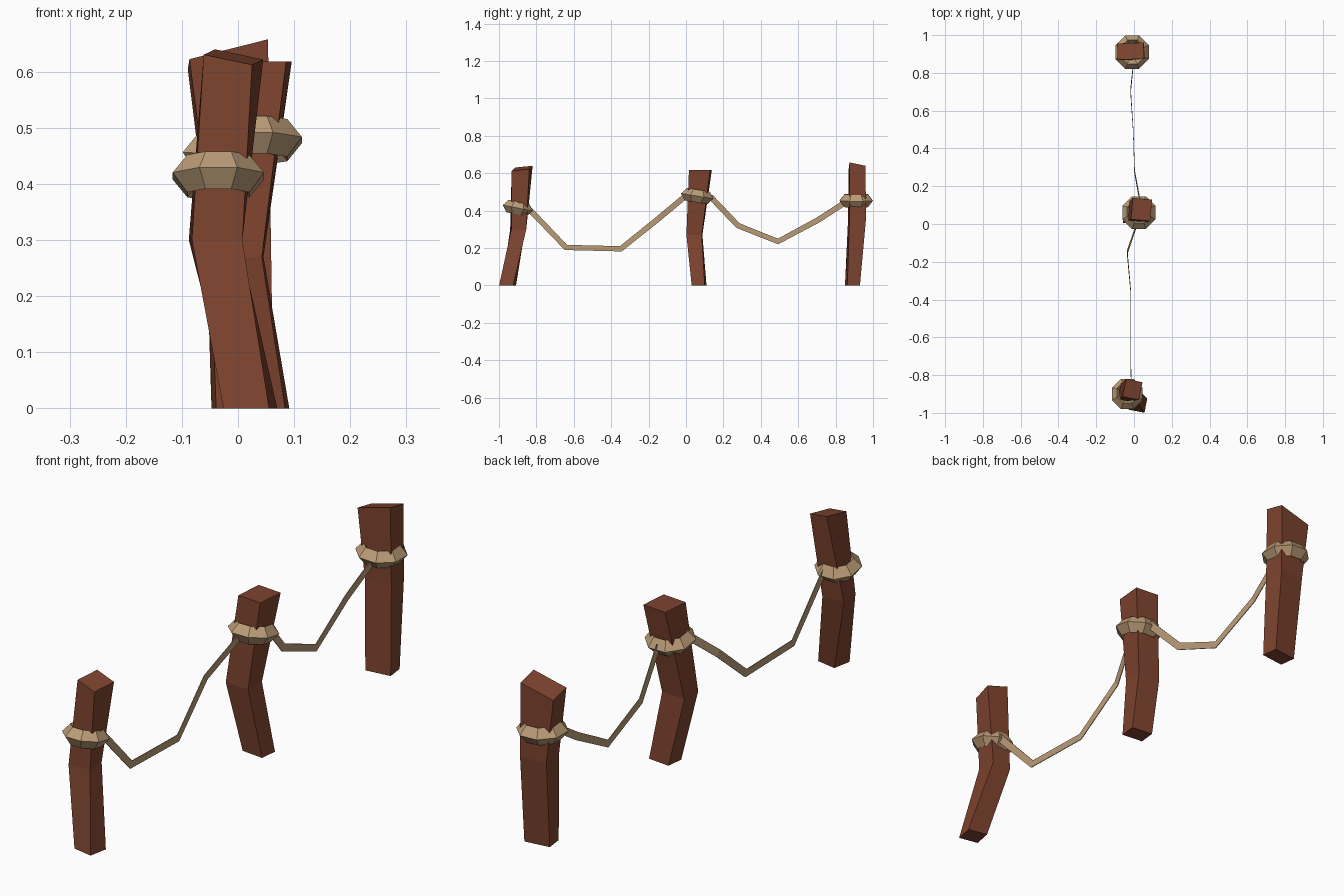
import bpy, bmesh, math
from mathutils import Vector, Matrix

if "Cube" in bpy.data.objects:
    bpy.data.objects.remove(bpy.data.objects["Cube"])


def material(name, rgb):
    m = bpy.data.materials.new(name)
    m.diffuse_color = (*rgb, 1)
    m.use_nodes = True
    m.node_tree.nodes["Principled BSDF"].inputs["Base Color"].default_value = m.diffuse_color
    return m


WOOD = material("reddish brown wood", (0.205, 0.056, 0.028))
ROPE = material("tan rope", (0.50, 0.335, 0.185))


def finish(name, bm, mat):
    bmesh.ops.recalc_face_normals(bm, faces=bm.faces)
    me = bpy.data.meshes.new(name)
    bm.to_mesh(me)
    bm.free()
    me.materials.append(mat)
    ob = bpy.data.objects.new(name, me)
    bpy.context.collection.objects.link(ob)
    return ob


def loft(bm, rings, closed=False):
    """Skin a list of vertex loops; cap the ends unless closed."""
    n = len(rings[0])
    pairs = list(zip(rings, rings[1:]))
    if closed:
        pairs.append((rings[-1], rings[0]))
    for a, b in pairs:
        for i in range(n):
            j = (i + 1) % n
            bm.faces.new((a[i], a[j], b[j], b[i]))
    if not closed:
        bm.faces.new(rings[0])
        bm.faces.new(rings[-1])


def post(name, sections):
    """Crooked square post; section = x, y, z, width, depth, turn, slope x, slope y."""
    bm = bmesh.new()
    rings = []
    for x, y, z, w, d, turn, sx, sy in sections:
        t = math.radians(turn)
        ring = []
        for u, v in ((-1, -1), (1, -1), (1, 1), (-1, 1)):
            px, py = u * w / 2, v * d / 2
            dx = px * math.cos(t) - py * math.sin(t)
            dy = px * math.sin(t) + py * math.cos(t)
            ring.append(bm.verts.new((x + dx, y + dy, z + sx * dx + sy * dy)))
        rings.append(ring)
    loft(bm, rings)
    return finish(name, bm, WOOD)


def rope_loop(name, centre, radius, tilt_x, tilt_y):
    """Eight-sided ring with a diamond cross-section tied around a post."""
    bm = bmesh.new()
    rot = Matrix.Rotation(math.radians(tilt_x), 3, 'X') @ Matrix.Rotation(math.radians(tilt_y), 3, 'Y')
    rings = []
    for k in range(8):
        a = math.radians(22.5 + 45 * k)
        ring = []
        for r, z in ((radius, 0), (radius - 0.028, 0.034), (radius - 0.056, 0), (radius - 0.028, -0.034)):
            p = Vector((r * math.cos(a), r * math.sin(a), z))
            ring.append(bm.verts.new(rot @ p + Vector(centre)))
        rings.append(ring)
    loft(bm, rings, closed=True)
    return finish(name, bm, ROPE)


def rope_span(name, points, width=0.03, thick=0.003):
    """Flat upright strip following a sagging path."""
    bm = bmesh.new()
    pts = [Vector(p) for p in points]
    rings = []
    for i, p in enumerate(pts):
        dirs = [(b - a).normalized() for a, b in zip(pts, pts[1:])][max(i - 1, 0):i + 1]
        t = sum(dirs, Vector())
        up = Vector((0, -t.z, t.y)).normalized() * width / 2
        side = Vector((thick / 2, 0, 0))
        rings.append([bm.verts.new(p + s * side + u * up)
                      for s, u in ((-1, -1), (1, -1), (1, 1), (-1, 1))])
    loft(bm, rings)
    return finish(name, bm, ROPE)


# Posts: base, bend and slanted top
post("front_post", [
    (0.022, -0.954, 0, 0.083, 0.076, -11, 0, 0),
    (-0.040, -0.897, 0.30, 0.090, 0.080, 4, 0, 0),
    (-0.008, -0.876, 0.626, 0.088, 0.096, -12, -0.18, 0.14)])
post("middle_post", [
    (0.042, 0.070, 0, 0.092, 0.070, -6, 0, 0),
    (-0.006, 0.045, 0.27, 0.100, 0.082, -2, 0, 0),
    (0.040, 0.077, 0.618, 0.102, 0.114, -5, 0, 0)])
post("back_post", [
    (0.008, 0.890, 0, 0.103, 0.068, 7, 0, 0),
    (0.000, 0.914, 0.35, 0.110, 0.088, 4, 0, 0),
    (-0.018, 0.915, 0.631, 0.140, 0.086, 2, 0.26, -0.2)])

# Rope loops around the posts
rope_loop("front_rope_loop", (-0.035, -0.900, 0.414), 0.088, -11, 0)
rope_loop("middle_rope_loop", (0.026, 0.060, 0.478), 0.095, -9, 0)
rope_loop("back_rope_loop", (-0.010, 0.910, 0.453), 0.096, 0, 2)

# Sagging ropes between the posts
rope_span("front_rope", [
    (-0.015, -0.850, 0.420), (-0.018, -0.642, 0.203), (-0.018, -0.348, 0.196),
    (-0.036, -0.150, 0.355), (0.015, 0.000, 0.480)])
rope_span("back_rope", [
    (0.030, 0.130, 0.475), (0.003, 0.278, 0.320), (-0.004, 0.492, 0.235),
    (-0.018, 0.706, 0.350), (-0.003, 0.850, 0.443)])
